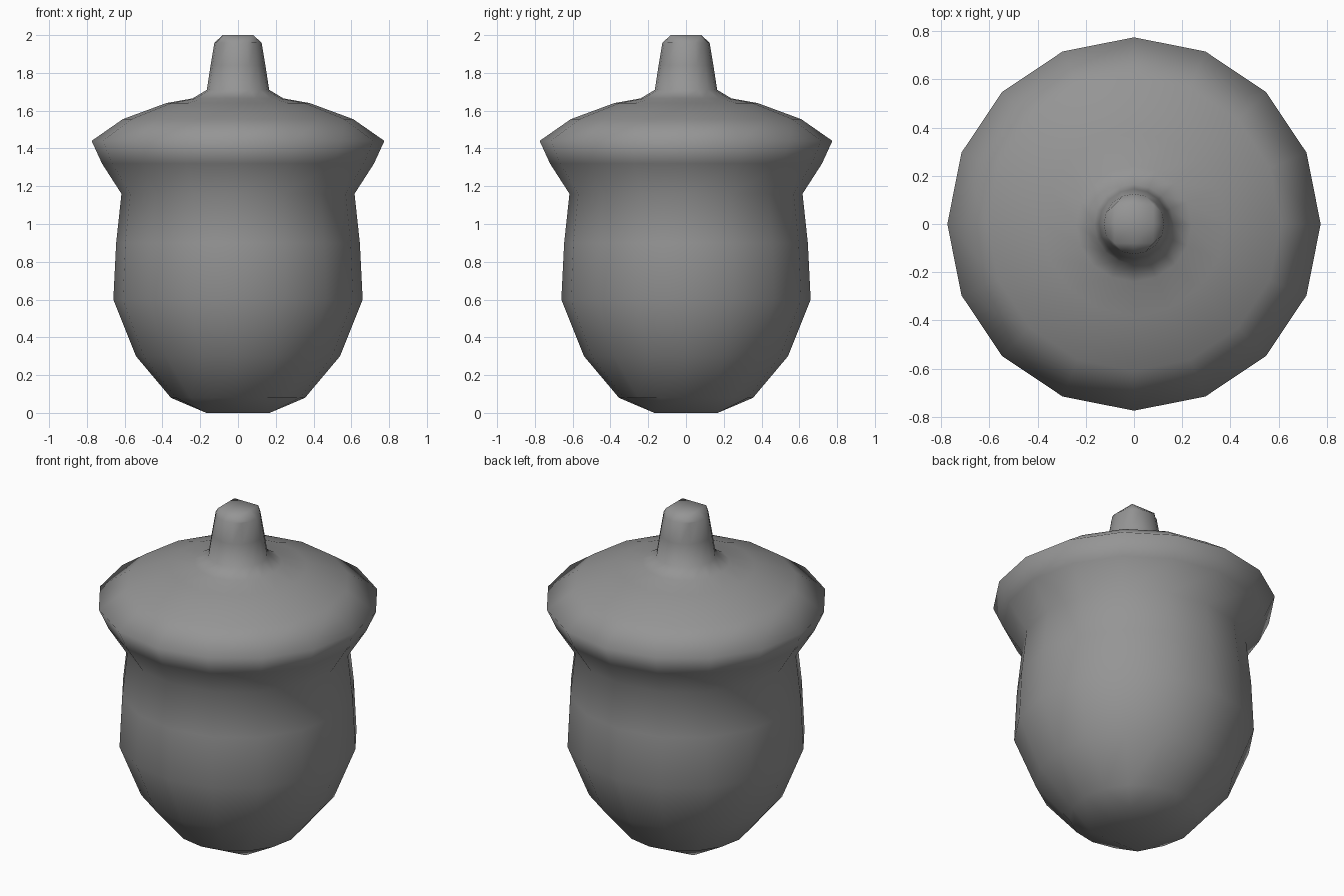
import bpy, bmesh, math

cube = bpy.data.objects.get("Cube")
if cube:
    bpy.data.objects.remove(cube, do_unlink=True)

grey = bpy.data.materials.new("plain_grey")
grey.use_nodes = True
colour = (0.3, 0.3, 0.3, 1)
grey.diffuse_color = colour
grey.node_tree.nodes["Principled BSDF"].inputs["Base Color"].default_value = colour

SIDES = 16
# Outline (radius, height): nut, cap rim, cap top, stem
PROFILE = [(0.355, 0.08), (0.54, 0.30), (0.66, 0.60), (0.645, 0.90),
           (0.617, 1.16), (0.72, 1.32), (0.775, 1.44), (0.61, 1.555),
           (0.38, 1.64), (0.24, 1.665), (0.165, 1.71), (0.145, 1.84),
           (0.125, 1.96)]

bm = bmesh.new()


def add_ring(radius, z):
    step = 2 * math.pi / SIDES
    return [bm.verts.new((radius * math.cos(k * step), radius * math.sin(k * step), z))
            for k in range(SIDES)]


def close_end(ring, half, z):
    """Fill a ring with a four by four grid of quads, flat in the middle."""
    grid = {}
    span = range(-2, 3)
    for i in span:
        for j in span:
            if max(abs(i), abs(j)) == 2:
                k = round(math.atan2(j, i) / (2 * math.pi) * SIDES) % SIDES
                grid[i, j] = ring[k]
            else:
                grid[i, j] = bm.verts.new((half * i, half * j, z))
    for i in span[:-1]:
        for j in span[:-1]:
            bm.faces.new([grid[i, j], grid[i + 1, j], grid[i + 1, j + 1], grid[i, j + 1]])


# Turned body
rings = [add_ring(r, z) for r, z in PROFILE]
for low, high in zip(rings, rings[1:]):
    for k in range(SIDES):
        n = (k + 1) % SIDES
        bm.faces.new([low[k], low[n], high[n], high[k]])

# Flat base and stem tip
close_end(rings[0], 0.168, 0.0)
close_end(rings[-1], 0.08, 2.0)

bmesh.ops.recalc_face_normals(bm, faces=bm.faces)
for face in bm.faces:
    face.smooth = True

mesh = bpy.data.meshes.new("acorn")
bm.to_mesh(mesh)
bm.free()
mesh.materials.append(grey)
acorn = bpy.data.objects.new("acorn", mesh)
bpy.context.collection.objects.link(acorn)
